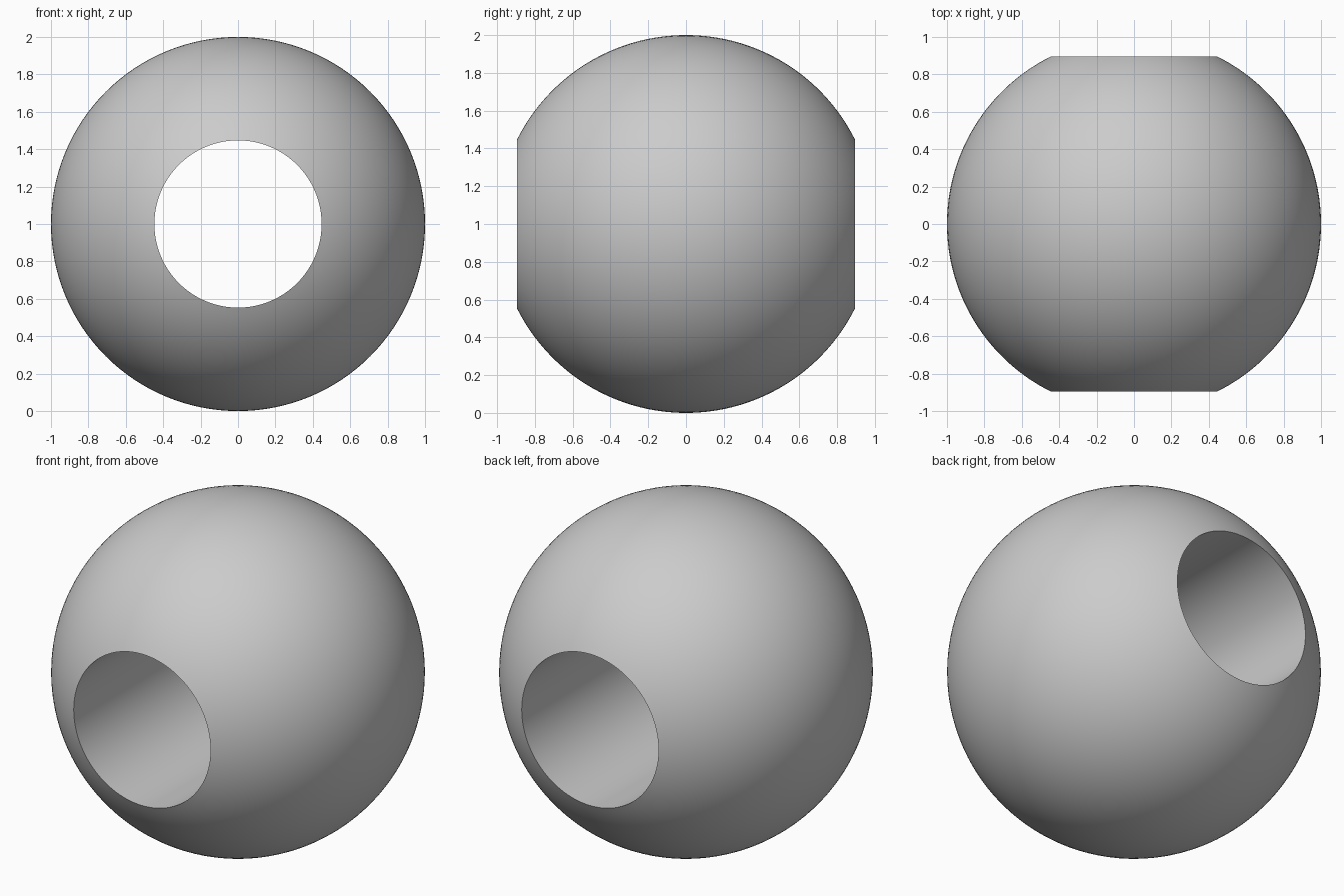
import bpy, bmesh, math

if "Cube" in bpy.data.objects:
    bpy.data.objects.remove(bpy.data.objects["Cube"])

R = 1.0              # ball radius
HOLE = 0.447         # tunnel radius
SEGMENTS = 128       # steps around the tunnel axis
ARC = 64             # steps along the ball profile

grey = bpy.data.materials.new("light grey")
grey.diffuse_color = (0.6, 0.6, 0.6, 1)
grey.use_nodes = True
grey.node_tree.nodes["Principled BSDF"].inputs["Base Color"].default_value = grey.diffuse_color

# Profile: ball arc from the front rim to the back rim, closed by the tunnel wall
start = math.asin(HOLE / R)
angles = [start + (math.pi - 2 * start) * i / ARC for i in range(ARC + 1)]
profile = [(R * math.sin(a), -R * math.cos(a)) for a in angles]

# Turn the profile around the front-to-back axis
bm = bmesh.new()
rings = []
for r, y in profile:
    ring = []
    for j in range(SEGMENTS):
        t = 2 * math.pi * j / SEGMENTS
        ring.append(bm.verts.new((r * math.cos(t), y, R + r * math.sin(t))))
    rings.append(ring)
for i in range(len(rings)):
    a, b = rings[i], rings[(i + 1) % len(rings)]
    for j in range(SEGMENTS):
        k = (j + 1) % SEGMENTS
        bm.faces.new((a[j], a[k], b[k], b[j]))
bmesh.ops.recalc_face_normals(bm, faces=bm.faces[:])

mesh = bpy.data.meshes.new("drilled_ball")
bm.to_mesh(mesh)
bm.free()
mesh.materials.append(grey)
ball = bpy.data.objects.new("drilled_ball", mesh)
bpy.context.collection.objects.link(ball)

# Smooth surfaces with sharp tunnel rims
bpy.context.view_layer.objects.active = ball
ball.select_set(True)
bpy.ops.object.shade_smooth_by_angle(angle=math.radians(40))
